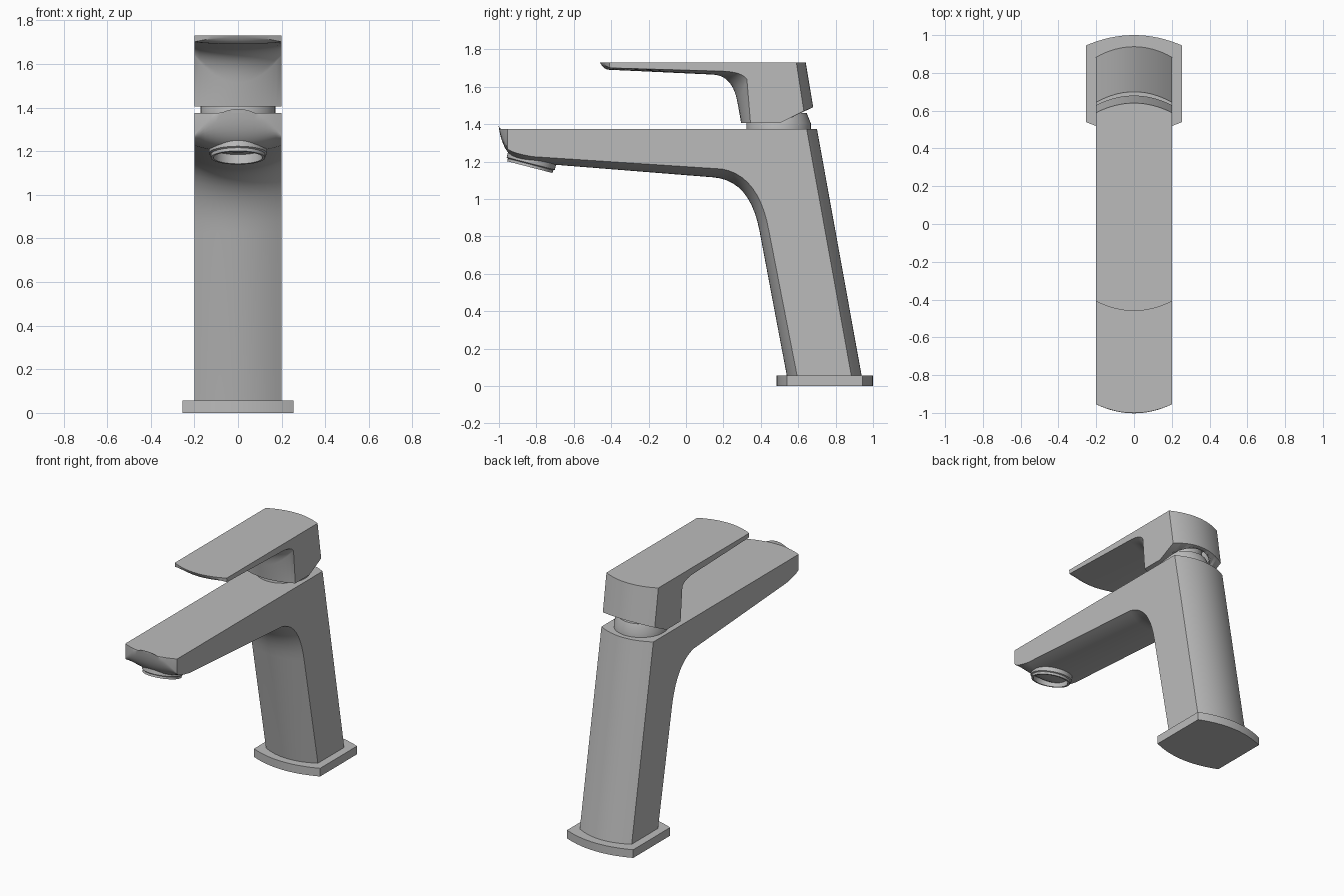
import bpy
import bmesh
import math
from mathutils import Vector

cube = bpy.data.objects.get("Cube")
if cube:
    bpy.data.objects.remove(cube, do_unlink=True)

metal = bpy.data.materials.new("satin_grey")
metal.use_nodes = True
GREY = (0.5, 0.5, 0.5, 1)
metal.diffuse_color = GREY
metal.node_tree.nodes["Principled BSDF"].inputs["Base Color"].default_value = GREY


def finish(name, bm):
    """Turn a bmesh into a smooth-shaded object with sharp edges kept."""
    bmesh.ops.recalc_face_normals(bm, faces=bm.faces)
    mesh = bpy.data.meshes.new(name)
    bm.to_mesh(mesh)
    bm.free()
    mesh.materials.append(metal)
    obj = bpy.data.objects.new(name, mesh)
    bpy.context.collection.objects.link(obj)
    bpy.ops.object.select_all(action="DESELECT")
    obj.select_set(True)
    bpy.context.view_layer.objects.active = obj
    bpy.ops.object.shade_smooth_by_angle(angle=math.radians(30))
    return obj


def rounded(corners, steps=10):
    """Round each corner that has a cut length with a quadratic curve."""
    pts = [Vector(c[:4]) for c in corners]
    out = []
    for i, p in enumerate(pts):
        cut = corners[i][4]
        if not cut:
            out.append(p)
            continue
        before, after = pts[i - 1], pts[(i + 1) % len(pts)]
        a = p + (before - p).normalized() * cut
        b = p + (after - p).normalized() * cut
        for k in range(steps + 1):
            t = k / steps
            out.append(a.lerp(p, t).lerp(p.lerp(b, t), t))
    return out


def bowed_solid(name, half_width, corners, columns=16):
    """Side outline swept across x. Each corner holds the centre y, z,
    the outer edge y, z and a rounding length."""
    outline = rounded(corners)
    bm = bmesh.new()
    rows = []
    for c in range(columns + 1):
        u = 2 * c / columns - 1
        rows.append([bm.verts.new((u * half_width,
                                   p[0] + (p[2] - p[0]) * u * u,
                                   p[1] + (p[3] - p[1]) * u * u)) for p in outline])
    n = len(outline)
    for r, s in zip(rows, rows[1:]):
        for i in range(n):
            j = (i + 1) % n
            bm.faces.new((r[i], r[j], s[j], s[i]))
    bm.faces.new(rows[0])
    bm.faces.new(rows[-1])
    return finish(name, bm)


def lathe(name, profile, location, tilt=0, sides=40):
    """Revolve radius, height pairs around z and cap both ends."""
    bm = bmesh.new()
    rings = []
    for radius, z in profile:
        rings.append([bm.verts.new((radius * math.cos(2 * math.pi * k / sides),
                                    radius * math.sin(2 * math.pi * k / sides), z))
                      for k in range(sides)])
    for r, s in zip(rings, rings[1:]):
        for k in range(sides):
            m = (k + 1) % sides
            bm.faces.new((r[k], r[m], s[m], s[k]))
    bm.faces.new(rings[0])
    bm.faces.new(rings[-1])
    obj = finish(name, bm)
    obj.location = location
    obj.rotation_euler.x = tilt
    return obj


# Base plate with bowed front and back
bowed_solid("base_plate", 0.255, [
    (1.0, 0, 0.945, 0, 0), (1.0, 0.057, 0.945, 0.057, 0),
    (0.485, 0.057, 0.54, 0.057, 0), (0.485, 0, 0.54, 0, 0)])

# Leaning column and spout in one piece
bowed_solid("column_and_spout", 0.2, [
    (0.70, 1.375, 0.645, 1.375, 0),
    (0.94, 0.05, 0.885, 0.05, 0),
    (0.54, 0.05, 0.595, 0.05, 0),
    (0.342, 1.10, 0.392, 1.125, 0.28),
    (-0.98, 1.205, -0.955, 1.25, 0.19),
    (-1.0, 1.375, -0.955, 1.375, 0)])

# Lever handle
handle = bowed_solid("lever_handle", 0.2, [
    (0.64, 1.73, 0.59, 1.73, 0),
    (0.68, 1.49, 0.63, 1.47, 0),
    (0.50, 1.405, 0.50, 1.405, 0),
    (0.295, 1.405, 0.345, 1.405, 0),
    (0.25, 1.66, 0.30, 1.68, 0.15),
    (-0.44, 1.692, -0.39, 1.70, 0.04),
    (-0.46, 1.73, -0.41, 1.73, 0)])

# Hollow under the handle
cutter = lathe("handle_cutter", [(0.165, 1.35), (0.165, 1.6)], (0, 0.495, 0))
cutter.hide_render = True
bpy.context.view_layer.objects.active = handle
hollow = handle.modifiers.new("hollow", "BOOLEAN")
hollow.operation = "DIFFERENCE"
hollow.solver = "EXACT"
hollow.object = cutter
bpy.ops.object.modifier_apply(modifier=hollow.name)
bpy.data.objects.remove(cutter, do_unlink=True)

# Neck collar and cartridge stem inside the handle
lathe("neck", [(0.172, 1.36), (0.172, 1.405), (0.15, 1.46),
               (0.12, 1.46), (0.12, 1.61)], (0, 0.495, 0))

# Hollow outlet under the spout tip
lathe("outlet_ring", [(0.133, 0.1), (0.133, 0.02), (0.125, 0.015), (0.125, 0),
                      (0.112, 0), (0.112, 0.06)],
      (0, -0.835, 1.17), math.radians(-14.5))
